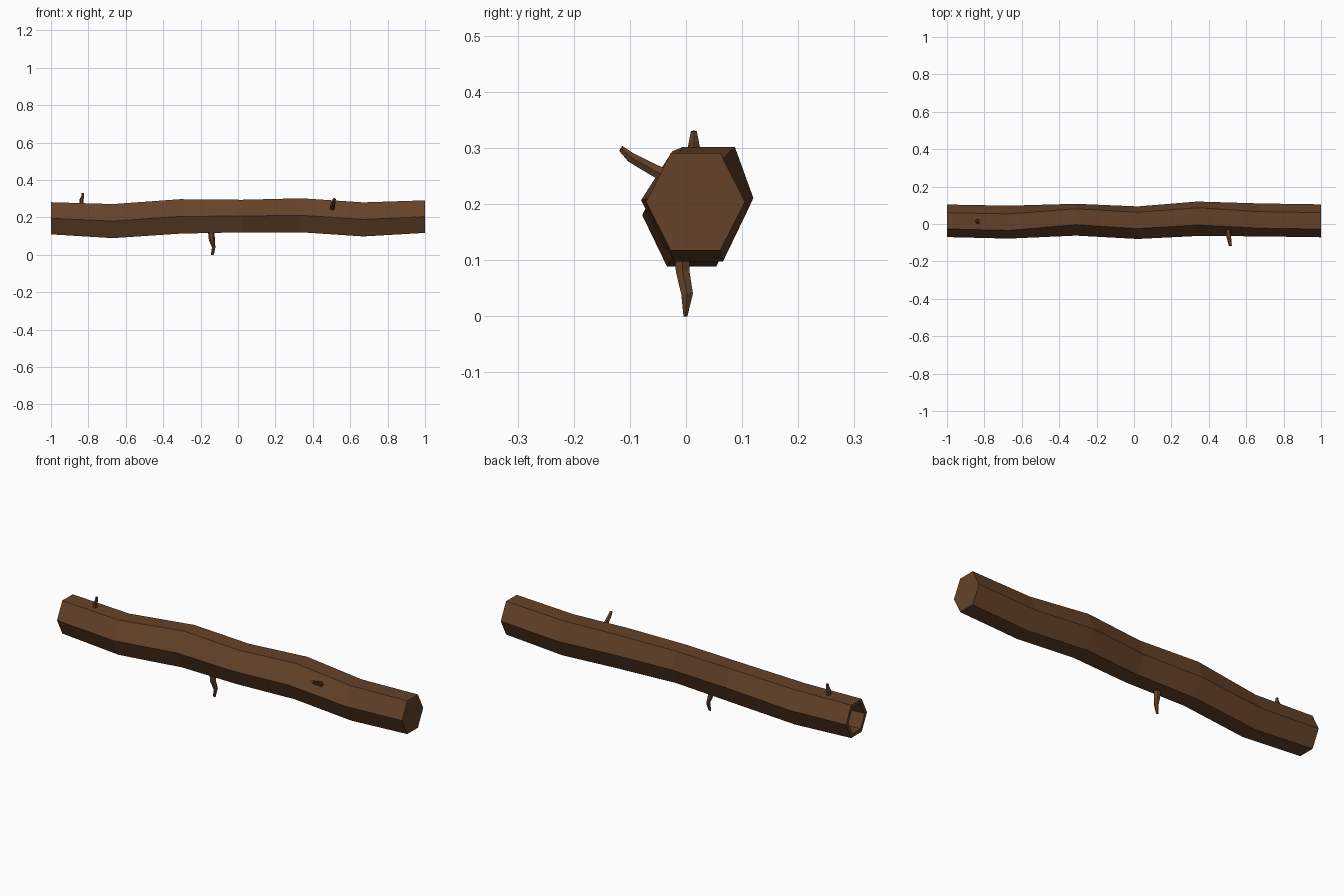
import bpy, bmesh, math
from mathutils import Vector

if "Cube" in bpy.data.objects:
    bpy.data.objects.remove(bpy.data.objects["Cube"])

bark = bpy.data.materials.new("bark")
bark.diffuse_color = (0.13, 0.055, 0.022, 1)
bark.use_nodes = True
bark.node_tree.nodes["Principled BSDF"].inputs["Base Color"].default_value = bark.diffuse_color


def loft(name, rings):
    """Skin a list of equal-length rings and cap both ends."""
    bm = bmesh.new()
    rows = [[bm.verts.new(p) for p in r] for r in rings]
    n = len(rows[0])
    for a, b in zip(rows, rows[1:]):
        for i in range(n):
            j = (i + 1) % n
            bm.faces.new((a[i], a[j], b[j], b[i]))
    bm.faces.new(rows[0][::-1])
    bm.faces.new(rows[-1])
    bmesh.ops.recalc_face_normals(bm, faces=bm.faces)
    me = bpy.data.meshes.new(name)
    bm.to_mesh(me)
    bm.free()
    me.materials.append(bark)
    ob = bpy.data.objects.new(name, me)
    bpy.context.collection.objects.link(ob)
    return ob


def hexagon(x, y, z, half_y, half_z, top_shift=0.0):
    """Flat-topped hexagon across the log."""
    pts = []
    for i in range(6):
        a = i * math.pi / 3
        s = math.sin(a) / math.sin(math.pi / 3)
        pts.append((x, y + half_y * math.cos(a) + (top_shift if s > 0.5 else 0),
                    z + half_z * s))
    return pts


# Log: recessed hollow at the left end, then the wavy bark, solid right end
spine = [  # x, y, z, half_y, half_z, top_shift
    (-1.0, 0.017, 0.195, 0.087, 0.086, 0.0),
    (-0.67, 0.010, 0.180, 0.088, 0.091, 0.0),
    (-0.31, 0.023, 0.205, 0.085, 0.092, 0.016),
    (0.02, 0.007, 0.207, 0.087, 0.087, 0.012),
    (0.34, 0.028, 0.211, 0.092, 0.091, 0.013),
    (0.67, 0.022, 0.189, 0.088, 0.091, 0.0),
    (1.0, 0.017, 0.204, 0.088, 0.087, 0.0),
]
hollow = [(-0.82, 0.014, 0.187, 0.066, 0.066), (-1.0, 0.017, 0.195, 0.068, 0.067)]
loft("log", [hexagon(*r) for r in hollow + spine])


def twig(name, path, side):
    """Tapered bent twig; path holds (x, y, z, half width, half depth)."""
    pts = [Vector(p[:3]) for p in path]
    axis = (pts[-1] - pts[0]).normalized()
    u = (Vector(side) - axis * axis.dot(Vector(side))).normalized()
    v = axis.cross(u)
    rings = []
    for c, p in zip(pts, path):
        rings.append([c + u * p[3] * math.cos(i * math.pi / 3)
                      + v * p[4] * math.sin(i * math.pi / 3) for i in range(6)])
    loft(name, rings)


# Three broken twigs
twig("lower_twig", [(-0.143, -0.007, 0.13, 0.018, 0.016),
                    (-0.140, -0.006, 0.08, 0.016, 0.014),
                    (-0.130, 0.002, 0.04, 0.009, 0.012),
                    (-0.137, -0.001, 0.0, 0.008, 0.004)], (1, 0, 0))
twig("top_twig", [(-0.838, 0.014, 0.26, 0.011, 0.014),
                  (-0.836, 0.014, 0.298, 0.010, 0.013),
                  (-0.830, 0.014, 0.312, 0.008, 0.010),
                  (-0.829, 0.014, 0.33, 0.007, 0.006)], (1, 0, 0))
twig("front_twig", [(0.505, -0.030, 0.247, 0.014, 0.014),
                    (0.505, -0.060, 0.262, 0.013, 0.012),
                    (0.512, -0.098, 0.283, 0.010, 0.010),
                    (0.515, -0.116, 0.299, 0.008, 0.006)], (1, 0, 0))
